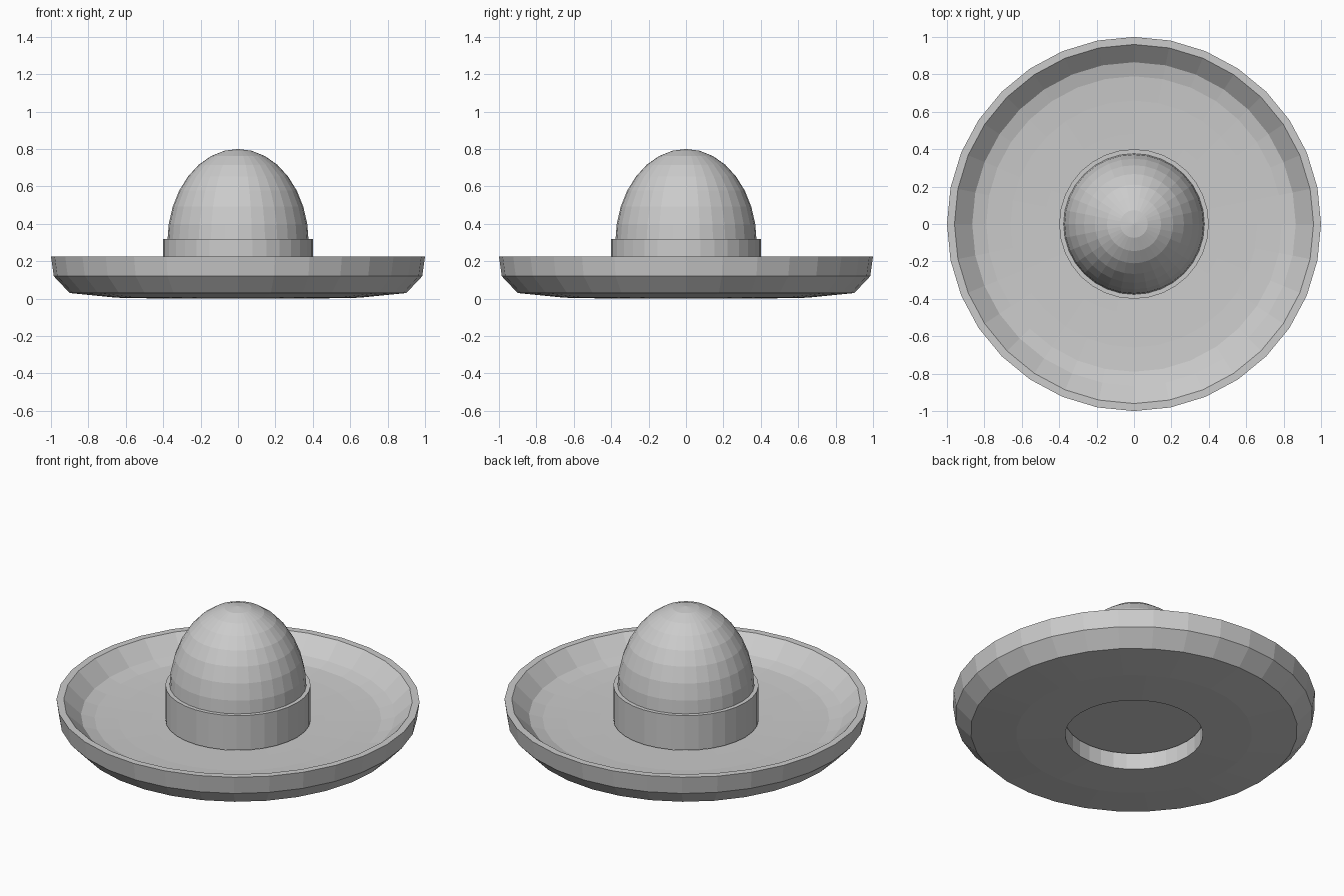
import bpy
import bmesh
import math
from mathutils import Matrix

SIDES = 32

default_cube = bpy.data.objects.get("Cube")
if default_cube:
    bpy.data.objects.remove(default_cube, do_unlink=True)

# One plain grey for the whole hat
grey = bpy.data.materials.new("plain grey")
grey.use_nodes = True
colour = (0.6, 0.6, 0.6, 1)
grey.diffuse_color = colour
grey.node_tree.nodes["Principled BSDF"].inputs["Base Color"].default_value = colour


def finish(name, bm):
    bmesh.ops.recalc_face_normals(bm, faces=bm.faces)
    mesh = bpy.data.meshes.new(name)
    bm.to_mesh(mesh)
    bm.free()
    mesh.materials.append(grey)
    obj = bpy.data.objects.new(name, mesh)
    bpy.context.collection.objects.link(obj)
    return obj


def lathe(name, profile):
    """Spin a closed (radius, height) profile around z."""
    bm = bmesh.new()
    verts = [bm.verts.new((r, 0, z)) for r, z in profile]
    edges = [bm.edges.new((v, verts[i - 1])) for i, v in enumerate(verts)]
    bmesh.ops.spin(bm, geom=verts + edges, cent=(0, 0, 0), axis=(0, 0, 1),
                   angle=math.tau, steps=SIDES, use_merge=True)
    bmesh.ops.remove_doubles(bm, verts=bm.verts, dist=0.0005)
    return finish(name, bm)


# Wide dished brim with an open hole in the middle
underside = [(0.38, 0.0), (0.65, 0.005), (0.9, 0.03), (0.985, 0.12), (1.0, 0.225)]
upper_side = [(0.96, 0.225), (0.865, 0.135), (0.79, 0.115), (0.66, 0.107),
              (0.48, 0.102), (0.38, 0.1)]
lathe("brim", underside + upper_side)

# Solid band standing over the hole
bm = bmesh.new()
bmesh.ops.create_cone(bm, cap_ends=True, segments=SIDES, radius1=0.4, radius2=0.4,
                      depth=0.21, matrix=Matrix.Translation((0, 0, 0.215)))
finish("hat_band", bm)

# Egg-shaped crown, cut flat where it is hidden inside the band
bm = bmesh.new()
bmesh.ops.create_uvsphere(bm, u_segments=SIDES, v_segments=16, radius=1,
                          matrix=Matrix.Translation((0, 0, 0.3))
                          @ Matrix.Diagonal((0.378, 0.378, 0.5, 1)))
cut = bmesh.ops.bisect_plane(bm, geom=bm.verts[:] + bm.edges[:] + bm.faces[:],
                             plane_co=(0, 0, 0.25), plane_no=(0, 0, 1), clear_inner=True)
bmesh.ops.contextual_create(bm, geom=[e for e in cut["geom_cut"]
                                      if isinstance(e, bmesh.types.BMEdge)])
finish("crown", bm)
